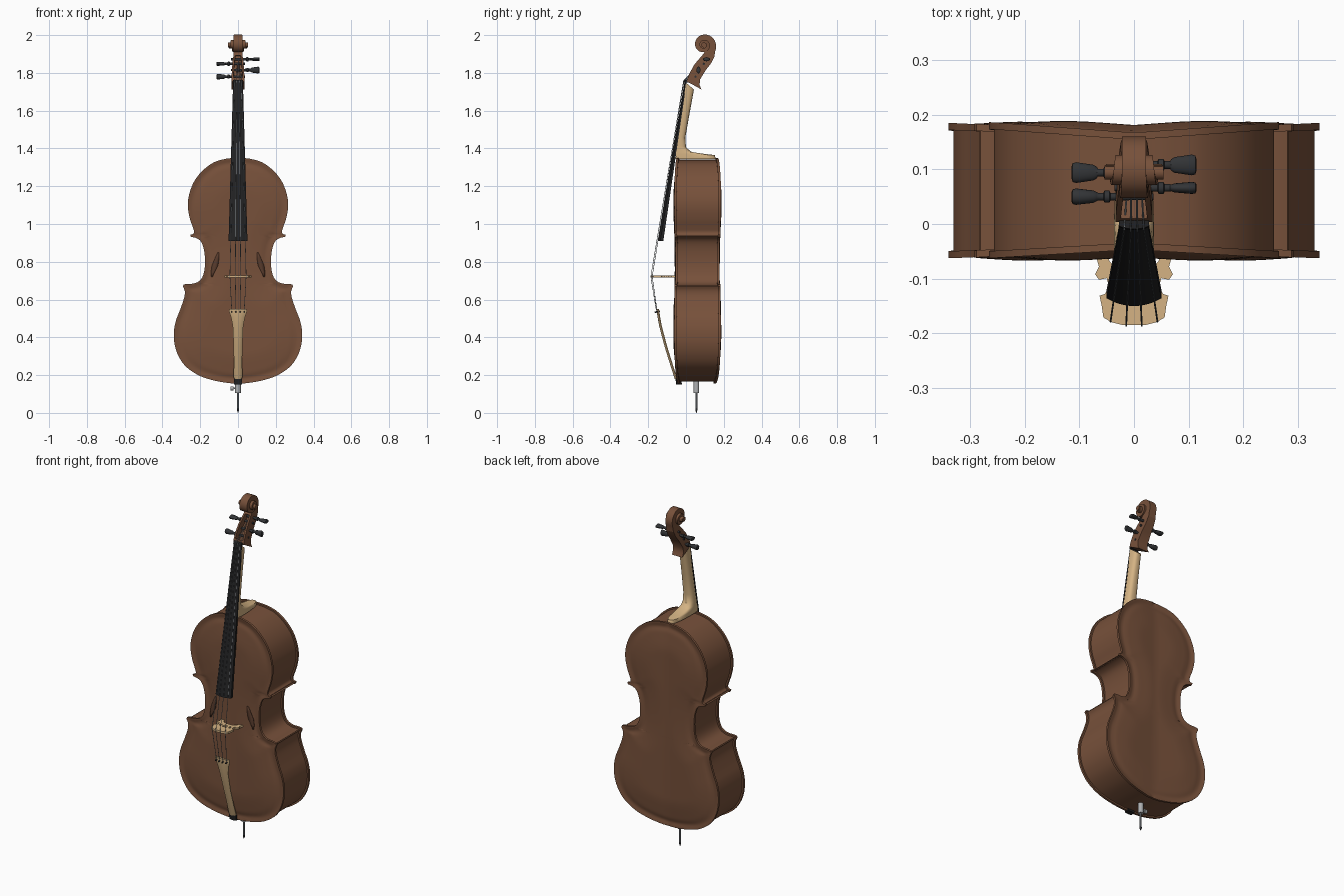
import bpy, bmesh, math
from mathutils import Vector

if "Cube" in bpy.data.objects:
    bpy.data.objects.remove(bpy.data.objects["Cube"])


def material(name, rgb):
    m = bpy.data.materials.new(name)
    m.diffuse_color = (*rgb, 1)
    m.use_nodes = True
    m.node_tree.nodes["Principled BSDF"].inputs["Base Color"].default_value = m.diffuse_color
    return m


BROWN = material("brown_varnish", (0.185, 0.082, 0.043))
DARK = material("sound_hole_brown", (0.10, 0.045, 0.026))
MAPLE = material("pale_maple", (0.66, 0.45, 0.23))
BLACK = material("ebony_black", (0.016, 0.016, 0.017))
PEG = material("peg_charcoal", (0.032, 0.034, 0.037))
STEEL = material("string_grey", (0.25, 0.27, 0.29))
SILVER = material("fitting_silver", (0.42, 0.43, 0.44))


def finish(name, bm, mat, angle=35):
    bmesh.ops.remove_doubles(bm, verts=bm.verts, dist=1e-5)
    bmesh.ops.recalc_face_normals(bm, faces=bm.faces)
    me = bpy.data.meshes.new(name)
    bm.to_mesh(me)
    bm.free()
    return add_mesh(name, me, mat, angle)


def add_mesh(name, me, mat, angle=35):
    me.materials.clear()
    me.materials.append(mat)
    for p in me.polygons:
        p.use_smooth = True
    me.set_sharp_from_angle(angle=math.radians(angle))
    ob = bpy.data.objects.new(name, me)
    bpy.context.collection.objects.link(ob)
    return ob


def skin(bm, rows, closed):
    """Quads between successive rows of points."""
    vs = [[bm.verts.new(p) for p in r] for r in rows]
    n = len(vs[0])
    for a, b in zip(vs, vs[1:]):
        for i in range(n if closed else n - 1):
            j = (i + 1) % n
            bm.faces.new((a[i], a[j], b[j], b[i]))
    return vs


def loft(name, rings, mat, angle=35):
    bm = bmesh.new()
    vs = skin(bm, rings, True)
    bm.faces.new(vs[0])
    bm.faces.new(vs[-1])
    return finish(name, bm, mat, angle)


def rod(name, a, b, r, mat, n=10):
    a, b = Vector(a), Vector(b)
    q = (b - a).to_track_quat('Z', 'Y')
    ring = [q @ Vector((r * math.cos(t), r * math.sin(t), 0))
            for t in (2 * math.pi * i / n for i in range(n))]
    return loft(name, [[a + p for p in ring], [b + p for p in ring]], mat)


def spline(pts, n=6):
    """Catmull-Rom through 2D points."""
    p = [Vector(q) for q in pts]
    p = [2 * p[0] - p[1]] + p + [2 * p[-1] - p[-2]]
    out = []
    for a, b, c, d in zip(p, p[1:], p[2:], p[3:]):
        for k in range(n):
            t = k / n
            out.append(0.5 * (2 * b + (c - a) * t + (2 * a - 5 * b + 4 * c - d) * t * t
                              + (3 * b - a - 3 * c + d) * t ** 3))
    return out + [p[-2]]


# ---- Body: outline of the right half, from top to bottom
UPPER = [(.02, 1.35), (.07, 1.344), (.13, 1.325), (.19, 1.28), (.235, 1.22), (.26, 1.15),
         (.265, 1.09), (.255, 1.03), (.238, .98), (.232, .957), (.24, .946), (.252, .943)]
WAIST = [(.25, .932), (.22, .925), (.197, .908), (.182, .87), (.175, .82), (.176, .77),
         (.186, .725), (.205, .698), (.235, .685), (.265, .683), (.288, .68)]
LOWER = [(.292, .67), (.282, .645), (.285, .61), (.305, .55), (.328, .49), (.339, .43),
         (.335, .36), (.312, .295), (.27, .24), (.2, .195), (.12, .17), (.05, .158), (.02, .156)]
half = spline(UPPER) + spline(WAIST) + spline(LOWER)


def rim(x, z, side):
    s = abs(x) / .34
    if side < 0:
        return -(.041 + .020 * s + .006 * min(1, max(0, z - .16)))
    return .157 + .025 * s + .010 * min(1, max(0, z - .16))


def plate_y(x, z, side):
    """Arched plate surface with a hollow just inside the edge."""
    d = min((abs(x) - p.x) ** 2 + (z - p.y) ** 2 for p in half) ** .5
    t = min(1, d / .17)
    arch = .014 * t * t * (3 - 2 * t) - .005 * math.exp(-((d - .028) / .016) ** 2) * min(1, d / .01)
    return rim(x, z, side) + side * arch


loop = half + [Vector((-p.x, p.y)) for p in reversed(half)]
inner = []
for i, p in enumerate(loop):
    t = (loop[(i + 1) % len(loop)] - loop[i - 1]).normalized()
    inner.append(p + Vector((t.y, -t.x)) * .009)
T = .013
bm = bmesh.new()
skin(bm, [[(q.x, rim(p.x, p.y, s) - s * k, q.y) for p, q in zip(loop, edge)]
          for edge, s, k in ((loop, -1, 0), (loop, -1, T), (inner, -1, T),
                             (inner, 1, T), (loop, 1, T), (loop, 1, 0))], True)
cols = [math.sin(math.pi / 2 * (i / 14 - 1)) for i in range(29)]
for side in (-1, 1):
    skin(bm, [[(p.x * s, plate_y(p.x * s, p.y, side), p.y) for s in cols] for p in half], False)
finish("body", bm, BROWN, 40)

# ---- Sound holes: thin plates following the front
for side, label in ((-1, "left"), (1, "right")):
    rows = [(.100, .108, .848), (.100, .121, .82), (.106, .138, .78), (.124, .143, .745), (.135, .141, .72)]
    bm = bmesh.new()
    skin(bm, [[(side * x, plate_y(x, z, -1) - .0015, z) for x in (a, (a + b) / 2, b)]
              for a, b, z in rows], False)
    ob = finish("sound_hole_" + label, bm, DARK)
    mod = ob.modifiers.new("thin", 'SOLIDIFY')
    mod.thickness, mod.offset = .003, 0


# ---- Fingerboard, nut and tailpiece: bars with a rounded front
def bar(z, yc, sag, yback, hw, n=12):
    arc = [(hw * u, yc + sag * u * u, z) for u in (2 * i / n - 1 for i in range(n + 1))]
    return arc + [(hw, yback, z), (-hw, yback, z)]


loft("fingerboard", [bar(.91, -.150, .014, -.120, .05), bar(1.75, -.008, .005, .003, .026)], BLACK)
loft("nut", [bar(1.75, -.011, .005, .022, .027), bar(1.763, -.009, .005, .022, .027)], BLACK)
loft("tailpiece", [bar(z, y - .006, .01, y + .008, w) for z, y, w in
                   ((.55, -.150, .046), (.535, -.149, .047), (.51, -.145, .038), (.46, -.136, .028),
                    (.35, -.107, .023), (.25, -.076, .022), (.19, -.057, .024), (.18, -.054, .02))], MAPLE)
loft("saddle", [bar(.150, -.052, .004, -.02, .022), bar(.182, -.056, .004, -.03, .022)], BLACK)

# ---- Neck and heel: D-shaped sections (front point, back point, half width)
NECK = [((0, 1.748), (.042, 1.712), .027), ((-.021, 1.60), (.018, 1.58), .029),
        ((-.040, 1.47), (-.004, 1.455), .033), ((-.047, 1.42), (.0, 1.405), .035),
        ((-.050, 1.395), (.03, 1.381), .036), ((-.052, 1.38), (.10, 1.371), .037),
        ((-.053, 1.37), (.152, 1.365), .037), ((-.055, 1.345), (.158, 1.345), .037)]
rings = []
for f, b, w in NECK:
    ring = []
    for i in range(17):
        c, s = math.cos(math.pi * i / 16), math.sin(math.pi * i / 16)
        k = s ** .75
        ring.append((math.copysign(abs(c) ** .7, c) * w, f[0] + (b[0] - f[0]) * k, f[1] + (b[1] - f[1]) * k))
    rings.append(ring)
loft("neck", rings, MAPLE, 45)


# ---- Pegbox: floor and two walls; the scroll spirals on from its end
def box(f, b, x0, x1):
    return [(x0, *f), (x1, *f), (x1, *b), (x0, *b)]


PEGBOX = [((.004, 1.755), (.082, 1.712), .034), ((.010, 1.775), (.072, 1.735), .034),
          ((.020, 1.80), (.074, 1.765), .033), ((.045, 1.845), (.105, 1.815), .030),
          ((.068, 1.872), (.132, 1.850), .027), ((.086, 1.893), (.150, 1.885), .024)]
loft("pegbox_floor", [box(Vector(f).lerp(Vector(b), .6), b, -w, w) for f, b, w in PEGBOX], BROWN)
for s, label in ((-1, "left"), (1, "right")):
    loft("pegbox_wall_" + label, [box(f, b, s * (w - .010), s * w) for f, b, w in PEGBOX], BROWN)
loft("pegbox_base", [box(f, b, -w, w) for f, b, w in PEGBOX[:2]], BROWN)

CY, CZ, TURN = .094, 1.948, 13.6
rings = [box(*PEGBOX[-1][:2], -.024, .024)]
for i in range(97):
    t = TURN * i / 96
    a, r = t - .5, .069 * math.exp(-.112 * t)
    w = .022 + .030 * (max(0, t - 2) / (TURN - 2)) ** 1.1
    c, s = math.cos(a), math.sin(a)
    rings.append(box((CY + .4 * r * c, CZ + .4 * r * s), (CY + r * c, CZ + r * s), -w, w))
loft("scroll", rings, BROWN)
rod("scroll_eye", (-.054, CY, CZ), (.054, CY, CZ), .013, BROWN, 20)

# ---- Pegs: tapered shaft, collar and flattened head
PROFILE = [(-.036, .006), (.043, .007), (.045, .011), (.054, .011), (.056, .007), (.066, .007)]
HEAD = [(.068, .55), (.074, .75), (.106, 1), (.112, .9), (.114, .6)]
PEGS = [(-1, .050, 1.780, .015, .015), (1, .066, 1.815, .011, .018),
        (-1, .094, 1.848, .019, .011), (1, .108, 1.872, .019, .010)]
for k, (s, y, z, ry, rz) in enumerate(PEGS):
    secs = [(x, r, r) for x, r in PROFILE] + [(x, ry * q, rz * q) for x, q in HEAD]
    loft(f"peg_{k + 1}", [[(s * x, y + a * math.cos(t), z + b * math.sin(t))
                           for t in (2 * math.pi * i / 16 for i in range(16))]
                          for x, a, b in secs], PEG)

# ---- Bridge: cut-out outline, flat in the x-y plane
EDGE = [(.02, -.185), (.04, -.180), (.056, -.171), (.059, -.15), (.063, -.131), (.053, -.128),
        (.046, -.114), (.050, -.099), (.064, -.102), (.071, -.092), (.064, -.078), (.068, -.064),
        (.077, -.052), (.044, -.052), (.046, -.066), (.036, -.079), (.018, -.087)]
HEART = [(.006, -.108), (.014, -.122), (.010, -.132), (.003, -.128)]
KIDNEY = [(.024, -.105), (.034, -.112), (.036, -.130), (.026, -.126)]
mirror = lambda pts: [(-x, y) for x, y in reversed(pts)]
cu = bpy.data.curves.new("bridge_outline", 'CURVE')
cu.dimensions, cu.fill_mode, cu.extrude = '2D', 'BOTH', .006
for pts in (EDGE + mirror(EDGE), HEART + mirror(HEART), KIDNEY, mirror(KIDNEY)):
    sp = cu.splines.new('POLY')
    sp.points.add(len(pts) - 1)
    for q, (x, y) in zip(sp.points, pts):
        q.co = (x, y, 0, 1)
    sp.use_cyclic_u = True
tmp = bpy.data.objects.new("bridge_outline", cu)
bpy.context.collection.objects.link(tmp)
deps = bpy.context.evaluated_depsgraph_get()
me = bpy.data.meshes.new_from_object(tmp.evaluated_get(deps))
bpy.data.objects.remove(tmp)
add_mesh("bridge", me, MAPLE).location.z = .722

# ---- Strings and fine tuners
for k, u in enumerate((-1, -1 / 3, 1 / 3, 1)):
    peg = PEGS[(0, 2, 3, 1)[k]]
    path = [(.014 * u, peg[1] - .004, peg[2]), (.018 * u, -.013 + .003 * u * u, 1.760),
            (.043 * u, -.187 + .008 * u * u, .722), (.033 * u, -.158 + .004 * u * u, .545)]
    for j, (a, b) in enumerate(zip(path, path[1:])):
        rod(f"string_{k + 1}_{j + 1}", a, b, .0016, STEEL, 6)
    x, y, z = path[-1]
    rod(f"fine_tuner_{k + 1}", (x, y - .008, z - .012), (x, y + .016, z - .008), .004, PEG)

# ---- End pin with collar and thumbscrew
rod("end_pin_collar", (0, .055, .105), (0, .055, .170), .015, SILVER, 20)
rod("end_pin_screw", (-.026, .055, .130), (0, .055, .130), .005, SILVER)
rod("end_pin_screw_head", (-.040, .055, .130), (-.024, .055, .130), .011, SILVER, 14)
rod("end_pin", (0, .055, .02), (0, .055, .11), .005, STEEL)
loft("end_pin_tip", [[(r * math.cos(t), .055 + r * math.sin(t), z) for t in
                      (2 * math.pi * i / 10 for i in range(10))]
                     for z, r in ((0, .001), (.015, .006), (.022, .006))], PEG)
